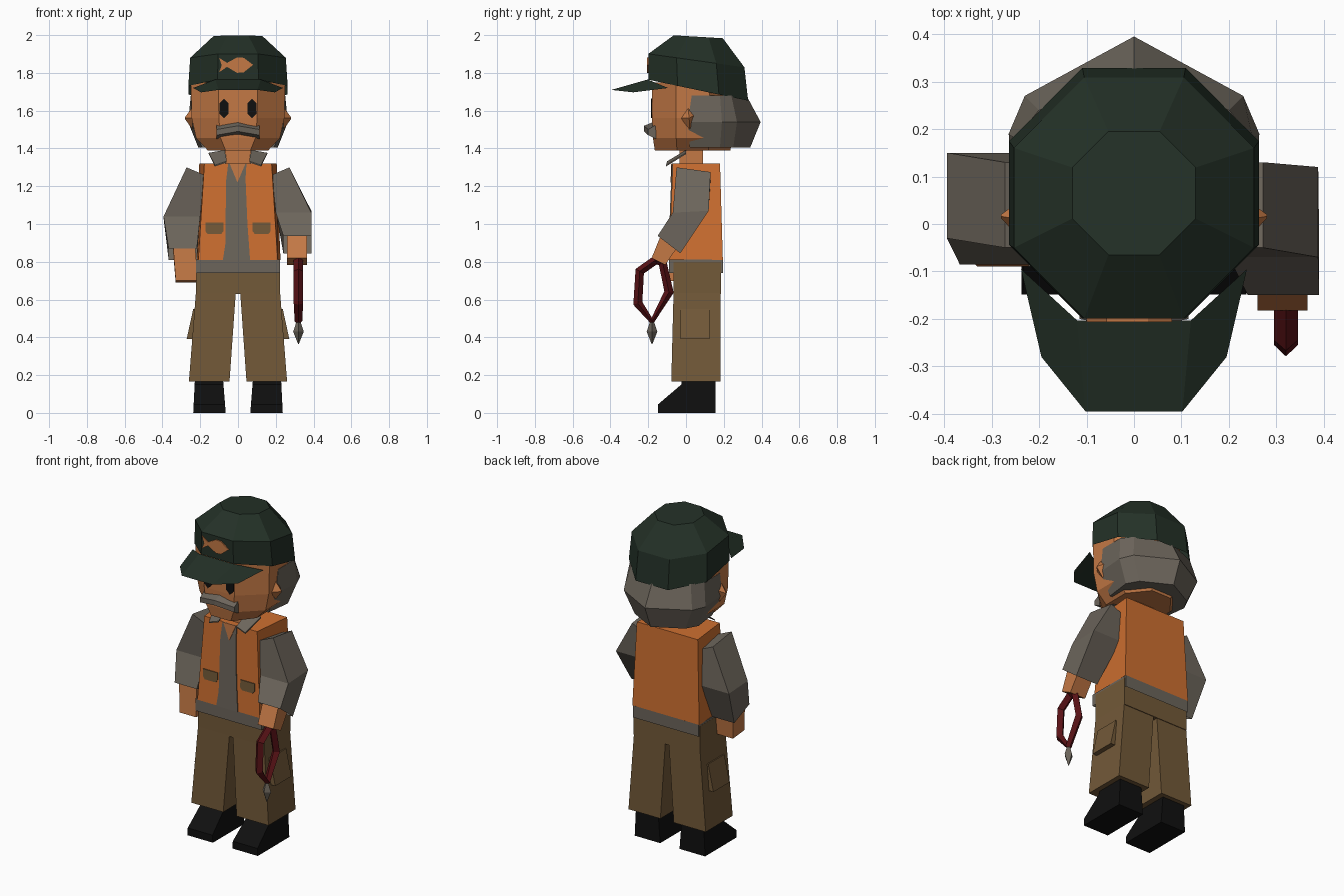
import bpy, bmesh, math

if "Cube" in bpy.data.objects:
    bpy.data.objects.remove(bpy.data.objects["Cube"], do_unlink=True)


def material(name, rgb):
    m = bpy.data.materials.new(name)
    m.use_nodes = True
    m.diffuse_color = (*rgb, 1)
    bsdf = m.node_tree.nodes["Principled BSDF"]
    bsdf.inputs["Base Color"].default_value = (*rgb, 1)
    bsdf.inputs["Roughness"].default_value = 0.9
    return m


GREEN = material("dark green", (0.017, 0.03, 0.02))
ORANGE = material("vest orange", (0.62, 0.16, 0.03))
SKIN = material("skin", (0.55, 0.19, 0.06))
GREY = material("warm grey", (0.15, 0.13, 0.105))
BROWN = material("trouser brown", (0.17, 0.1, 0.04))
BLACK = material("black", (0.005, 0.005, 0.005))
RED = material("dark red", (0.1, 0.006, 0.008))


def finish(name, bm, mat):
    mesh = bpy.data.meshes.new(name)
    bm.to_mesh(mesh)
    bm.free()
    mesh.materials.append(mat)
    obj = bpy.data.objects.new(name, mesh)
    bpy.context.collection.objects.link(obj)
    return obj


def loft(name, rings, mat, start=True, end=True):
    """Skin closed rings of points, with optional end caps."""
    bm = bmesh.new()
    rows = [[bm.verts.new(p) for p in ring] for ring in rings]
    n = len(rows[0])
    for a, b in zip(rows, rows[1:]):
        for i in range(n):
            j = (i + 1) % n
            bm.faces.new((a[i], a[j], b[j], b[i]))
    if start:
        bm.faces.new(rows[0])
    if end:
        bm.faces.new(rows[-1])
    bmesh.ops.remove_doubles(bm, verts=bm.verts, dist=0.0001)
    bmesh.ops.recalc_face_normals(bm, faces=bm.faces)
    return finish(name, bm, mat)


def rect(x0, x1, y0, y1, z):
    return [(x0, y0, z), (x1, y0, z), (x1, y1, z), (x0, y1, z)]


def octagon(cy, ax, ay, z_of_y):
    k = 1 / math.cos(math.pi / 8)
    angles = [math.pi / 8 + i * math.pi / 4 for i in range(8)]
    pts = [(ax * k * math.cos(a), cy + ay * k * math.sin(a)) for a in angles]
    return [(x, y, z_of_y(y)) for x, y in pts]


def plate(name, outline, mat, y_of_z):
    """Thin painted detail on a front-facing surface."""
    return loft(name, [[(x, y_of_z(z) + d, z) for x, z in outline]
                       for d in (-0.005, 0.003)], mat)


def flip(points, s):
    return [(s * x, y, z) for x, y, z in points]


SIDES = (("left", 1), ("right", -1))

# Cap crown, tilted down toward the back
loft("cap_crown", [
    octagon(0.065, 0.263, 0.264, lambda y: 1.722 - 0.21 * y),
    octagon(0.055, 0.253, 0.254, lambda y: 1.873 - 0.14 * y),
    octagon(0.065, 0.13, 0.13, lambda y: 1.995 - 0.06 * y)], GREEN, start=False)

# Cap brim, a single bent sheet
half_in = [(0.12, -0.203, 1.765), (0.238, -0.095, 1.72)]
half_out = [(0.102, -0.395, 1.71), (0.195, -0.28, 1.697)]
bm = bmesh.new()
inner, outer = ([bm.verts.new(p) for p in flip(h[::-1], -1) + h]
                for h in (half_in, half_out))
for i in range(3):
    bm.faces.new((inner[i], outer[i], outer[i + 1], inner[i + 1]))
finish("cap_brim", bm, GREEN)

# Fish badge
fish = [(-0.1, 1.88), (-0.058, 1.853), (-0.005, 1.882), (0.03, 1.88), (0.08, 1.843),
        (0.03, 1.803), (-0.005, 1.8), (-0.058, 1.832), (-0.1, 1.803), (-0.086, 1.84)]
plate("fish_badge", fish, SKIN, lambda z: -0.201)

# Head
loft("head", [octagon(0.035, ax, ay, lambda y, z=z: z) for ax, ay, z in
              ((0.16, 0.2, 1.39), (0.222, 0.21, 1.455), (0.245, 0.215, 1.56),
               (0.25, 0.215, 1.75))], SKIN)
loft("neck", [rect(-0.07, 0.07, -0.035, 0.09, z) for z in (1.25, 1.42)], SKIN)

# Ears and eyes
for side, s in SIDES:
    base = [(0.24, -0.03, 1.56), (0.24, 0.01, 1.62), (0.24, 0.05, 1.58), (0.24, 0.02, 1.5)]
    loft(side + "_ear", [flip(base, s), [(s * 0.28, 0.015, 1.56)] * 4][:1] +
         [[(s * 0.28, 0.015 + y * 0.1, 1.56 + (z - 1.56) * 0.1) for x, y, z in base]], SKIN)
    eye = [(s * 0.074 + 0.025 * dx, 1.612 + 0.052 * dz) for dx, dz in
           ((-1, 0.5), (0, 1), (1, 0.5), (1, -0.5), (0, -1), (-1, -0.5))]
    plate(side + "_eye", eye, BLACK, lambda z: -0.18)


# Moustache
def whisker(x, y, z):
    return [(x, -0.16, z + 0.04), (x, y, z + 0.015), (x, y, z - 0.015), (x, -0.16, z - 0.035)]


loft("moustache", [whisker(-0.115, -0.2, 1.485), whisker(0, -0.222, 1.505),
                   whisker(0.115, -0.2, 1.485)], GREY)


# Hair around the back of the head
def hair_ring(half, back, z):
    return flip(half, -1) + [(0, back, 0)] + half[::-1], z


rings = []
for half, back, z in (
        ([(0.19, 0.02), (0.21, 0.18), (0.17, 0.25)], 0.34, 1.405),
        ([(0.25, 0.01), (0.264, 0.19), (0.23, 0.27)], 0.395, 1.54),
        ([(0.25, 0.03), (0.25, 0.18), (0.2, 0.24)], 0.32, 1.68)):
    rings.append([(-x, y, z) for x, y in half] + [(0, back, z)] +
                 [(x, y, z) for x, y in half[::-1]])
loft("hair", rings, GREY)

# Vest, shirt front, hem
def body(fx, bx, y0, y1, z):
    return [(-fx, y0, z), (fx, y0, z), (bx, y1, z), (-bx, y1, z)]


def chest(z):
    return -0.07 - (1.32 - z) * 0.04


loft("vest", [body(0.21, 0.225, chest(0.81), 0.195, 0.81),
              body(0.178, 0.205, chest(1.32), 0.18, 1.32)], ORANGE)
loft("shirt_hem", [rect(-0.222, 0.222, -0.09, 0.195, z) for z in (0.74, 0.812)],
     GREY, start=False)
plate("shirt_front", [(-0.052, 1.32), (0.045, 1.32), (0.04, 1.24), (0.05, 1.0),
                      (0.064, 0.81), (-0.08, 0.81), (-0.066, 0.9), (-0.064, 1.22)],
      GREY, chest)
plate("open_neck", [(-0.045, 1.321), (0.04, 1.321), (-0.003, 1.22)], SKIN,
      lambda z: chest(z) - 0.003)

for side, s in SIDES:
    # Vest pocket
    pocket = [(s * 0.125 + 0.048 * dx, 0.977 + 0.03 * dz) for dx, dz in
              ((-1, 1), (1, 1), (1, -0.5), (0.75, -1), (-0.75, -1), (-1, -0.5))]
    plate(side + "_vest_pocket", pocket, BROWN, chest)
    # Collar flap
    flap = flip([(0.06, -0.1, 1.325), (0.122, -0.105, 1.305),
                 (0.155, 0, 1.37), (0.068, 0, 1.385)], s)
    loft(side + "_collar", [flap, [(x, y, z + 0.007) for x, y, z in flap]], GREY)
    # Trouser leg, cargo pocket, shoe
    loft(side + "_leg", [flip(rect(0.045, 0.26, -0.078, 0.182, 0.165), s),
                         flip(rect(0.012, 0.223, -0.066, 0.182, 0.635), s)], BROWN)
    loft(side + "_cargo_pocket", [flip(rect(0.2, 0.272, -0.03, 0.125, 0.39), s),
                                  flip(rect(0.2, 0.237, -0.03, 0.125, 0.55), s)], BROWN)
    shoe = [(-0.148, 0), (-0.148, 0.045), (-0.025, 0.15), (-0.025, 0.18),
            (0.155, 0.18), (0.155, 0)]
    loft(side + "_shoe", [[(s * (x + t * z), y, z) for y, z in shoe]
                          for x, t in ((0.065, 0.08), (0.237, -0.05))], BLACK)
loft("trouser_waist", [rect(-0.223, 0.223, -0.066, 0.186, z) for z in (0.63, 0.8)], BROWN)


# Arms: each section is inner x, outer x, front y z, back y z, drop of inner edge
def section(s, xi, xo, yf, zf, yb, zb, drop=0):
    return flip([(xi, yf, zf - drop), (xo, yf, zf), (xo, yb, zb), (xi, yb, zb - drop)], s)


shoulder = (0.18, 0.272, -0.05, 1.3, 0.13, 1.275, 0.04)
loft("left_sleeve", [section(1, *shoulder),
                     section(1, 0.2, 0.388, -0.07, 1.06, 0.12, 1.07),
                     section(1, 0.24, 0.39, -0.15, 0.937, -0.03, 0.845)], GREY, end=False)
loft("left_hand", [section(1, 0.26, 0.366, -0.125, 0.96, -0.03, 0.9),
                   section(1, 0.26, 0.366, -0.182, 0.82, -0.11, 0.783)], SKIN)
loft("right_sleeve", [section(-1, *shoulder),
                      section(-1, 0.2, 0.394, -0.03, 1.04, 0.15, 1.03),
                      section(-1, 0.218, 0.367, -0.085, 0.87, 0.06, 0.81)], GREY, end=False)
loft("right_hand", [section(-1, 0.225, 0.345, -0.075, 0.9, 0.04, 0.87),
                    section(-1, 0.22, 0.33, -0.09, 0.7, 0.02, 0.69)], SKIN)

# Cord loop held in the left hand, with a small weight
cord = bpy.data.curves.new("cord_loop", "CURVE")
cord.dimensions = "3D"
cord.bevel_depth = 0.025
cord.bevel_resolution = 0
path = [(-0.16, 0.81), (-0.245, 0.75), (-0.255, 0.58), (-0.18, 0.485), (-0.09, 0.64),
        (-0.125, 0.8)]
spline = cord.splines.new("POLY")
spline.points.add(len(path) - 1)
for p, (y, z) in zip(spline.points, path):
    p.co = (0.32, y, z, 1)
    p.radius = 0.8 if z < 0.5 else 1
spline.use_cyclic_u = True
spline.use_smooth = False
cord.materials.append(RED)
bpy.context.collection.objects.link(bpy.data.objects.new("cord_loop", cord))

loft("cord_weight", [[(0.32 + r * dx, -0.18 + r * dy, z)
                      for dx, dy in ((1, 0), (0, 1), (-1, 0), (0, -1))]
                     for r, z in ((0.002, 0.365), (0.028, 0.43), (0.01, 0.485))], GREY)
